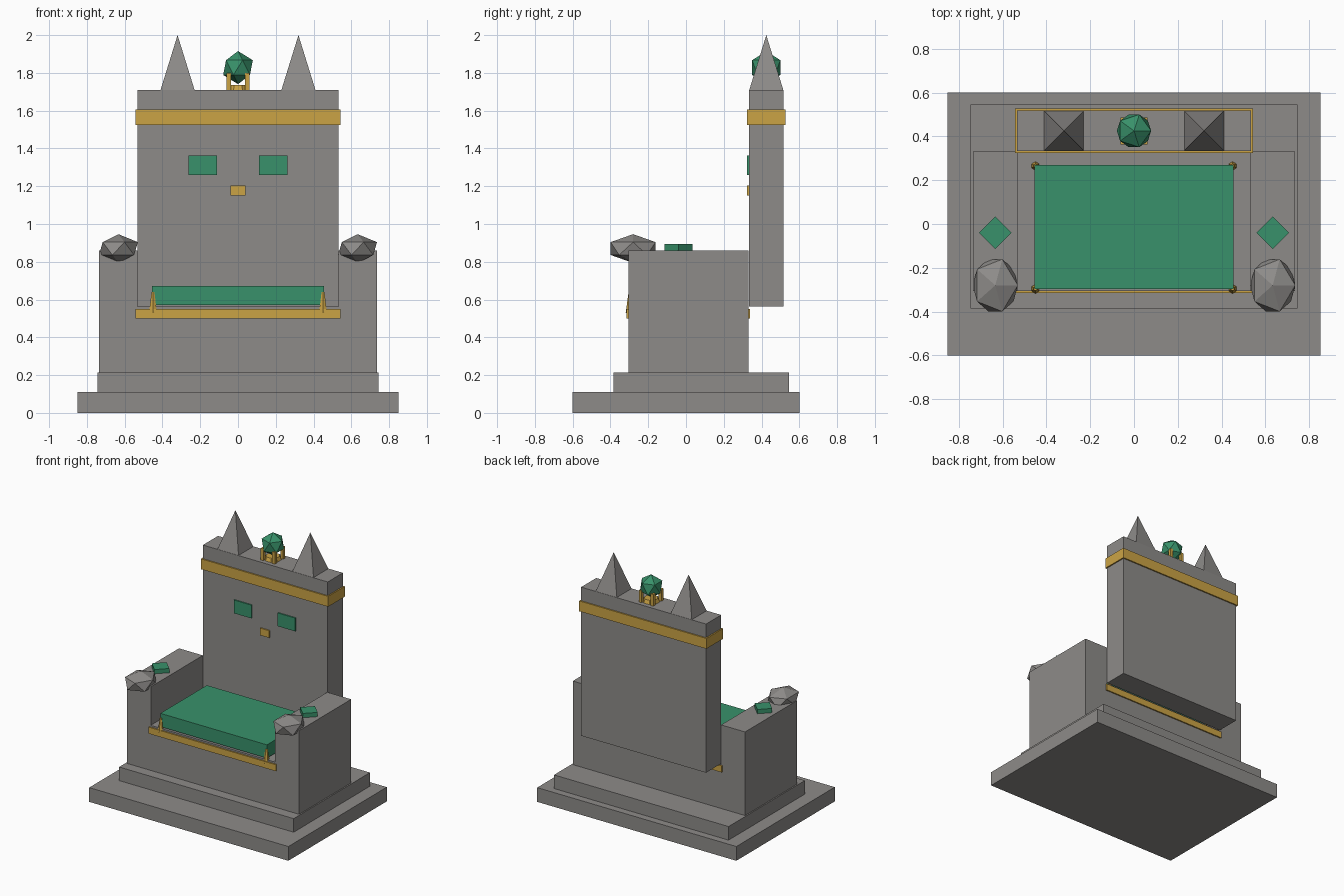
import bpy
import math

if "Cube" in bpy.data.objects:
    bpy.data.objects.remove(bpy.data.objects["Cube"])


def material(name, rgb):
    m = bpy.data.materials.new(name)
    m.diffuse_color = (*rgb, 1)
    m.use_nodes = True
    m.node_tree.nodes["Principled BSDF"].inputs["Base Color"].default_value = m.diffuse_color
    return m


STONE = material("grey stone", (0.27, 0.26, 0.25))
GREEN = material("emerald green", (0.04, 0.285, 0.145))
GOLD = material("gold", (0.60, 0.37, 0.06))


def finish(name, mat):
    ob = bpy.context.object
    ob.name = name
    ob.data.name = name
    ob.data.materials.append(mat)
    return ob


def box(name, mat, x, y, z, turn=0):
    """Box given by its (min, max) range on each axis."""
    bpy.ops.mesh.primitive_cube_add(size=1)
    ob = finish(name, mat)
    ob.location = [(a + b) / 2 for a, b in (x, y, z)]
    ob.scale = [b - a for a, b in (x, y, z)]
    ob.rotation_euler.z = turn
    return ob


def cone(name, mat, sides, r1, r2, x, y, z0, z1, turn=0):
    bpy.ops.mesh.primitive_cone_add(vertices=sides, radius1=r1, radius2=r2, depth=z1 - z0,
                                    location=(x, y, (z0 + z1) / 2), rotation=(0, 0, turn))
    return finish(name, mat)


def faceted_ball(name, mat, loc, radii):
    bpy.ops.mesh.primitive_ico_sphere_add(subdivisions=1, radius=1, location=loc)
    ob = finish(name, mat)
    ob.scale = radii
    return ob


SIDES = ((-1, "left"), (1, "right"))
BACK_Y = 0.425

# Stepped plinth
box("lower_step", STONE, (-0.85, 0.85), (-0.6, 0.6), (0, 0.11))
box("upper_step", STONE, (-0.745, 0.745), (-0.385, 0.545), (0.11, 0.215))

# Seat block, its gold trim and the cushion
box("seat", STONE, (-0.535, 0.535), (-0.305, 0.33), (0.215, 0.563))
box("seat_trim", GOLD, (-0.543, 0.543), (-0.315, 0.34), (0.50, 0.55))
box("cushion", GREEN, (-0.455, 0.455), (-0.297, 0.27), (0.57, 0.673))

# Backrest with gold band and face plates
box("backrest", STONE, (-0.533, 0.533), (0.333, 0.517), (0.563, 1.71))
box("backrest_band", GOLD, (-0.543, 0.543), (0.323, 0.527), (1.525, 1.605))
box("centre_plate", GOLD, (-0.04, 0.04), (0.3235, 0.333), (1.15, 1.205))

for s, side in SIDES:
    # Armrest with a faceted knob and a diamond inlay
    cx = 0.633 * s
    box(f"armrest_{side}", STONE, (cx - 0.102, cx + 0.102), (-0.305, 0.33), (0.215, 0.86))
    faceted_ball(f"arm_knob_{side}", STONE, (cx, -0.28, 0.87), (0.115, 0.14, 0.076))
    box(f"arm_diamond_{side}", GREEN, (cx - 0.0525, cx + 0.0525), (-0.0925, 0.0125),
        (0.85, 0.893), math.pi / 4)

    # Backrest window plate and pointed finial
    px = 0.187 * s
    box(f"backrest_window_{side}", GREEN, (px - 0.075, px + 0.075), (0.3235, 0.333), (1.26, 1.362))
    cone(f"finial_{side}", STONE, 4, 0.09 * math.sqrt(2), 0, 0.32 * s, BACK_Y, 1.71, 2.0, math.pi / 4)

    # Cushion tassels and gem prongs, front and back
    for t, end in ((-1, "front"), (1, "back")):
        cone(f"tassel_{end}_{side}", GOLD, 6, 0.024, 0.009,
             0.45 * s, -0.015 + 0.28 * t, 0.53, 0.64)
        gx, gy = 0.05 * s, BACK_Y + 0.05 * t
        box(f"prong_{end}_{side}", GOLD, (gx - 0.012, gx + 0.012), (gy - 0.012, gy + 0.012), (1.71, 1.80))

# Top gem in its gold cup
cone("gem_cup", GOLD, 8, 0.062, 0.05, 0, BACK_Y, 1.71, 1.737, math.pi / 8)
faceted_ball("top_gem", GREEN, (0, BACK_Y, 1.828), (0.0875, 0.0875, 0.0875))
